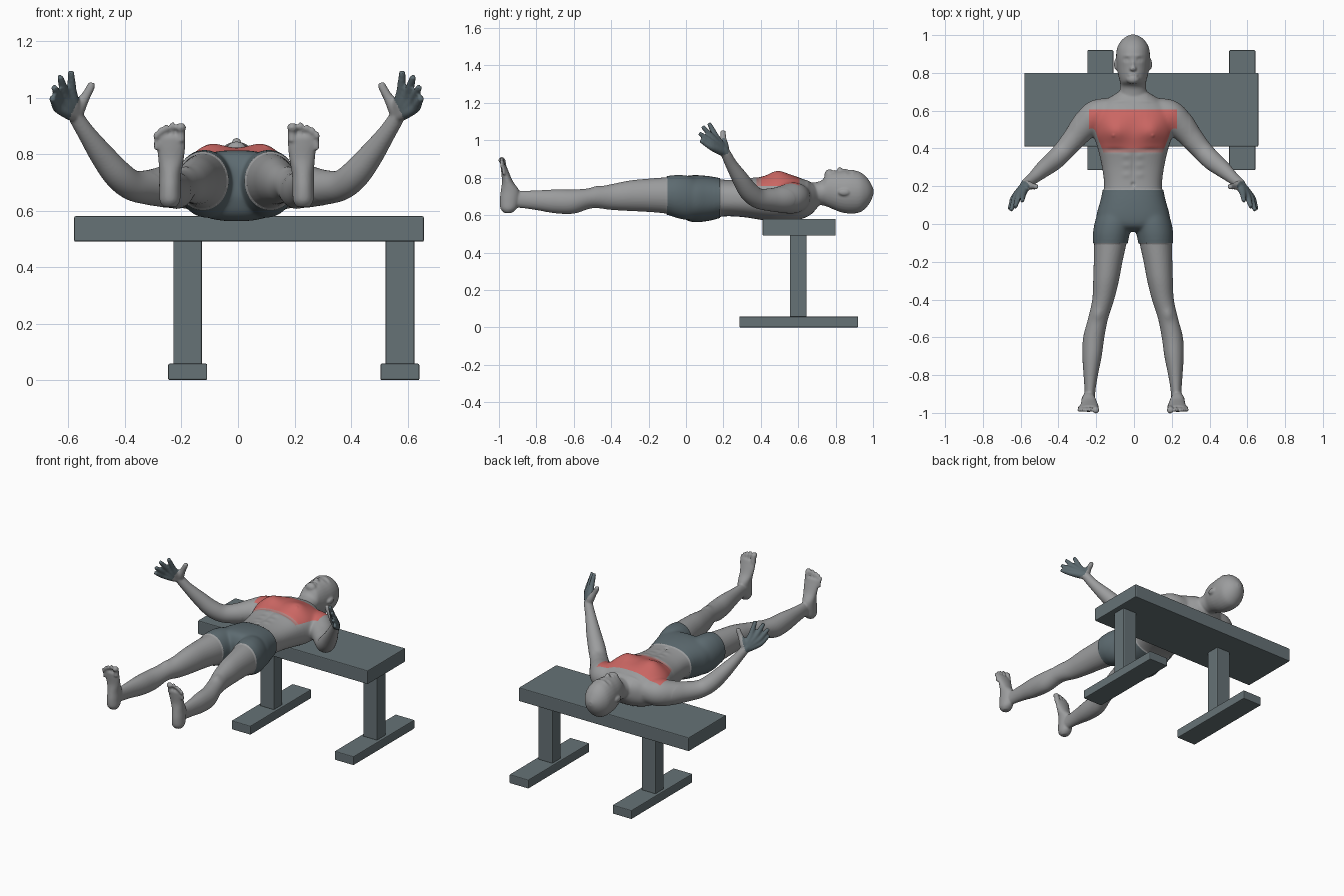
import bpy, bmesh, math
from mathutils import Vector, Matrix

cube = bpy.data.objects.get("Cube")
if cube:
    bpy.data.objects.remove(cube, do_unlink=True)


def material(name, color):
    m = bpy.data.materials.new(name)
    m.use_nodes = True
    m.diffuse_color = (*color, 1)
    bsdf = m.node_tree.nodes["Principled BSDF"]
    bsdf.inputs["Base Color"].default_value = (*color, 1)
    bsdf.inputs["Roughness"].default_value = .7
    return m


SKIN, DARK, RED, PALE = range(4)
body_materials = [
    material("grey skin", (.33, .335, .34)),
    material("dark slate cloth", (.11, .148, .165)),
    material("chest red", (.6, .135, .125)),
    material("pale red", (.45, .22, .21)),
]
bench_material = material("bench slate", (.133, .168, .18))


# ---------- bench ----------
def box(name, x, y, z):
    mesh = bpy.data.meshes.new(name)
    bm = bmesh.new()
    bmesh.ops.create_cube(bm, size=1)
    size = [b - a for a, b in (x, y, z)]
    centre = [(a + b) / 2 for a, b in (x, y, z)]
    bm.transform(Matrix.Translation(centre) @ Matrix.Diagonal((*size, 1)))
    bmesh.ops.bevel(bm, geom=bm.edges[:], offset=.005, segments=2, affect='EDGES', profile=.5)
    bm.to_mesh(mesh)
    bm.free()
    mesh.materials.append(bench_material)
    obj = bpy.data.objects.new(name, mesh)
    bpy.context.collection.objects.link(obj)


box("bench_top", (-.58, .658), (.41, .8), (.49, .58))
for side, cx in (("right", -.178), ("left", .573)):
    box("bench_post_" + side, (cx - .051, cx + .051), (.555, .645), (.055, .495))
    box("bench_foot_" + side, (cx - .069, cx + .069), (.285, .92), (0, .058))


# ---------- body building helpers ----------
body = bmesh.new()


def smooth_rows(rows, k=6):
    """Catmull-Rom interpolation of rows of numbers."""
    pts = [rows[0], *rows, rows[-1]]
    out = []
    for a, b, c, d in zip(pts, pts[1:], pts[2:], pts[3:]):
        for i in range(k):
            t = i / k
            out.append([.5 * (2 * q + (r - p) * t + (2 * p - 5 * q + 4 * r - s) * t * t
                              + (3 * q - p - 3 * r + s) * t ** 3)
                        for p, q, r, s in zip(a, b, c, d)])
    return out + [list(rows[-1])]


def tube(rows, axis=None, up=(0, 0, 1), power=2, mirror=True, n=32):
    """Closed tube through rows of x, y, z, half width, half height."""
    rows = smooth_rows(rows)
    for sign in ((1, -1) if mirror else (1,)):
        rings = []
        for i, (x, y, z, ra, rb) in enumerate(rows):
            before, after = rows[max(i - 1, 0)], rows[min(i + 1, len(rows) - 1)]
            t = Vector(axis) if axis else Vector(after[:3]) - Vector(before[:3])
            u = t.cross(Vector(up)).normalized()
            v = u.cross(t).normalized()
            ring = []
            for j in range(n):
                a = math.tau * j / n
                c, s = (math.copysign(abs(f) ** (2 / power), f) for f in (math.cos(a), math.sin(a)))
                p = Vector((x, y, z)) + u * c * max(ra, .003) + v * s * max(rb, .003)
                ring.append(body.verts.new((p.x * sign, p.y, p.z)))
            rings.append(ring)
        for r, q in zip(rings, rings[1:]):
            for j in range(n):
                body.faces.new((r[j], r[j - 1], q[j - 1], q[j]))
        body.faces.new(rings[0])
        body.faces.new(rings[-1][::-1])


def along_y(rows):
    """Rows of x, y, bottom, top, half width."""
    return [(x, y, (lo + hi) / 2, w, (hi - lo) / 2) for x, y, lo, hi, w in rows]


def round_rows(rows):
    return [(x, y, z, r, r) for x, y, z, r in rows]


def blob(centre, radii):
    for sign in ((1, -1) if centre[0] else (1,)):
        place = Matrix.Translation((centre[0] * sign, *centre[1:])) @ Matrix.Diagonal((*radii, 1))
        bmesh.ops.create_uvsphere(body, u_segments=24, v_segments=16, radius=1, matrix=place)


# ---------- torso, neck and head ----------
Y = (0, 1, 0)
tube(along_y([
    (0, .71, .65, .75, .06), (0, .67, .605, .775, .125), (0, .62, .58, .795, .19),
    (0, .56, .567, .815, .215), (0, .48, .565, .82, .212), (0, .4, .575, .805, .187),
    (0, .3, .59, .79, .164), (0, .2, .593, .79, .153), (0, .12, .575, .803, .168),
    (0, .04, .568, .808, .188), (0, -.01, .59, .797, .165), (0, -.035, .65, .75, .1)]),
    axis=Y, power=2.4, mirror=False, n=48)
tube(along_y([
    (0, .64, .61, .77, .1), (0, .7, .65, .777, .074), (0, .73, .652, .79, .068),
    (0, .755, .645, .825, .07), (0, .79, .63, .835, .079), (0, .83, .615, .838, .086),
    (0, .88, .608, .842, .09), (0, .93, .615, .83, .085), (0, .965, .642, .803, .067),
    (0, .988, .675, .77, .043), (0, 1.002, .71, .74, .014)]),
    axis=Y, mirror=False)
blob((0, .766, .815), (.036, .026, .03))       # chin
blob((0, .822, .838), (.018, .014, .02))       # nose tip
blob((0, .843, .834), (.011, .033, .014))      # nose bridge
blob((0, .787, .832), (.026, .011, .012))      # lips
blob((.09, .845, .722), (.011, .03, .018))     # ears

# ---------- legs and feet ----------
tube(along_y([
    (.092, .09, .61, .77, .07), (.104, .02, .58, .803, .09), (.115, -.05, .59, .81, .092),
    (.12, -.1, .607, .803, .086), (.132, -.2, .617, .795, .076), (.143, -.3, .622, .785, .068),
    (.158, -.4, .628, .765, .058), (.185, -.5, .637, .745, .053), (.208, -.6, .608, .737, .056),
    (.217, -.7, .61, .737, .051), (.224, -.8, .627, .732, .038), (.228, -.88, .638, .73, .029),
    (.232, -.95, .64, .73, .028)]), axis=Y)
foot = [(.612, -.972, -.93, .236, .022), (.635, -.992, -.905, .236, .036),
        (.68, -.996, -.892, .236, .038), (.73, -.99, -.892, .235, .039),
        (.78, -.984, -.925, .232, .045), (.83, -.988, -.947, .232, .051),
        (.855, -.99, -.957, .233, .05), (.865, -.988, -.962, .233, .044)]
tube([(x, (a + b) / 2, z, w, (b - a) / 2) for z, a, b, x, w in foot], axis=(0, 0, 1), up=Y)
for x, top, r in ((.197, .896, .017), (.227, .899, .01), (.249, .892, .01),
                  (.268, .881, .01), (.285, .866, .009)):
    tube(round_rows([(x, -.974, top - .05, r), (x, -.978, top - .015, r * .9),
                     (x, -.985, top, r * 1.1), (x, -.986, top + .013, r * .6)]), up=Y, n=16)

# ---------- arms and hands ----------
tube(round_rows([
    (.12, .6, .695, .07), (.19, .575, .692, .084), (.25, .525, .685, .076),
    (.31, .455, .682, .062), (.37, .385, .69, .054), (.42, .335, .728, .052),
    (.475, .29, .795, .044), (.53, .242, .872, .032), (.566, .213, .928, .027),
    (.58, .195, .955, .022)]))
wrist = (.568, .21, .932, .022)
for knuckle, tip in (((.582, .16, 1.02), (.587, .122, 1.093)),
                     ((.606, .147, 1.008), (.625, .088, 1.075)),
                     ((.624, .139, .988), (.646, .071, 1.038)),
                     ((.633, .136, .963), (.654, .077, 1))):
    middle = [(a + b) / 2 for a, b in zip(knuckle, tip)]
    palm = [(a + b) / 2 for a, b in zip(wrist, knuckle)]
    tube(round_rows([wrist, (*palm, .022), (*knuckle, .017), (*middle, .0145), (*tip, .011)]), n=16)
tube(round_rows([wrist, (.556, .205, .968, .024), (.534, .2, 1.005, .017),
                 (.517, .198, 1.036, .015), (.512, .198, 1.053, .012)]), n=16)

# ---------- fuse the parts into one skin ----------
bmesh.ops.recalc_face_normals(body, faces=body.faces[:])
mesh = bpy.data.meshes.new("body_parts")
body.to_mesh(mesh)
body.free()
figure = bpy.data.objects.new("reclining_figure", mesh)
bpy.context.collection.objects.link(figure)
remesh = figure.modifiers.new("fuse", 'REMESH')
remesh.mode = 'VOXEL'
remesh.voxel_size = .006
relax = figure.modifiers.new("relax", 'SMOOTH')
relax.factor = .5
relax.iterations = 3
fused = bpy.data.meshes.new_from_object(figure.evaluated_get(bpy.context.evaluated_depsgraph_get()))
figure.modifiers.clear()
figure.data = fused
fused.name = "reclining_figure"
fused.materials.clear()
for m in body_materials:
    fused.materials.append(m)

# ---------- soften the hip and shoulder joints ----------
bm = bmesh.new()
bm.from_mesh(fused)
joints = [v for v in bm.verts if (-.08 < v.co.y < .15 and abs(v.co.x) < .25)
          or (.42 < v.co.y < .7 and .08 < abs(v.co.x) < .3)]
for _ in range(20):
    bmesh.ops.smooth_vert(bm, verts=joints, factor=.5, use_axis_x=True, use_axis_y=True, use_axis_z=True)

# ---------- sculpt muscles and face: x, y, spread x, spread y, height ----------
marks = [(.1, .49, .062, .06, .024), (.1, .392, .06, .012, -.006), (0, .21, .009, .01, -.01),
         (0, .3, .008, .07, -.004), (.09, .652, .06, .01, .005), (.105, .468, .007, .007, .005),
         (.036, .87, .016, .01, -.009), (.036, .869, .01, .005, .005), (.03, .892, .026, .009, .004),
         (0, .786, .022, .004, -.005), (.187, -.48, .028, .03, .007)]
marks += [(.035, y, .022, .016, .003) for y in (.36, .31, .26)]
bm.normal_update()
for v in bm.verts:
    if v.normal.z > .1:
        x, y = abs(v.co.x), v.co.y
        v.co.z += v.normal.z * sum(
            h * math.exp(-((x - mx) / sx) ** 2 - ((y - my) / sy) ** 2) for mx, my, sx, sy, h in marks)

# ---------- crisp colour borders, raised shorts ----------
WAIST, HEM, RED_LOW, RED_HIGH, PALE_LOW, RED_SIDE, RED_Z = .18, -.1, .4, .607, .378, .232, .755
cuts = [((0, y, 0), Y) for y in (WAIST, HEM, RED_LOW, RED_HIGH, PALE_LOW)]
cuts += [((s * RED_SIDE, 0, 0), (1, 0, 0)) for s in (1, -1)] + [((0, 0, RED_Z), (0, 0, 1))]
for point, normal in cuts:
    bmesh.ops.bisect_plane(bm, geom=bm.verts[:] + bm.edges[:] + bm.faces[:], dist=.0005,
                           plane_co=point, plane_no=normal)
bm.normal_update()
for f in bm.faces:
    f.smooth = True
    x, y, z = f.calc_center_median()
    x = abs(x)
    shorts = HEM < y < WAIST and x < .3
    hand = x > .5 and z - .93 + 2 * (x - .59) > 0
    chest = z > RED_Z and x < RED_SIDE and PALE_LOW < y < RED_HIGH
    if shorts or hand:
        f.material_index = DARK
    elif chest:
        f.material_index = RED if y > RED_LOW else PALE
    else:
        f.material_index = SKIN
raised = [(v, v.normal.copy()) for v in bm.verts
          if HEM - .001 < v.co.y < WAIST + .001 and abs(v.co.x) < .3]
for v, normal in raised:
    v.co += normal * .006
bm.to_mesh(fused)
bm.free()
figure.location.x = -.005
